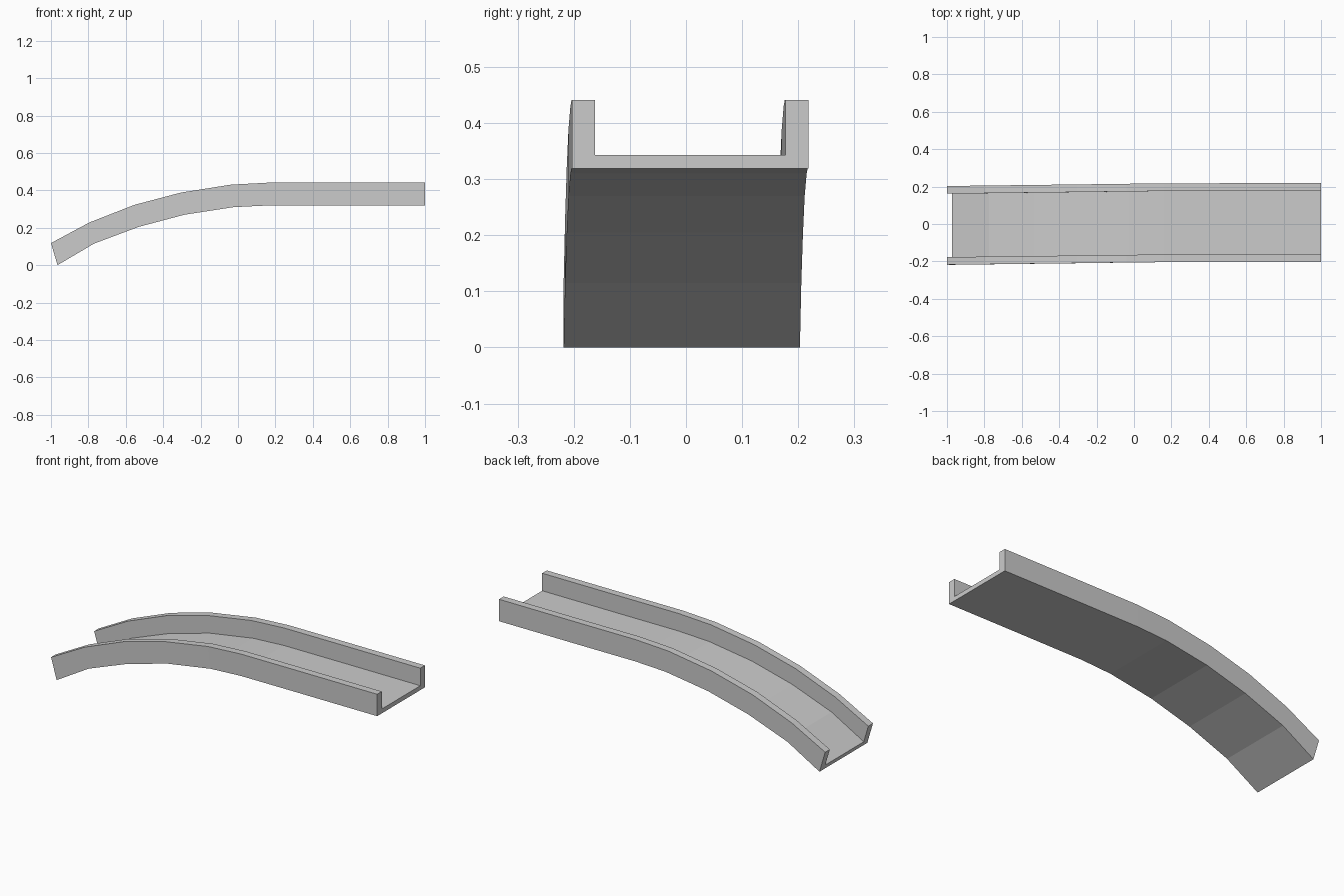
import bpy, bmesh

if "Cube" in bpy.data.objects:
    bpy.data.objects.remove(bpy.data.objects["Cube"])

# Stations along the track: bottom edge (x, z), top edge (x, z), sideways drift y
stations = [
    ((-0.965, 0.0), (-1.0, 0.118), -0.0075),
    ((-0.77, 0.115), (-0.795, 0.228), -0.005),
    ((-0.53, 0.205), (-0.555, 0.322), -0.002),
    ((-0.285, 0.27), (-0.305, 0.388), 0.001),
    ((-0.025, 0.31), (-0.04, 0.43), 0.0045),
    ((0.16, 0.319), (0.16, 0.441), 0.0065),
    ((0.5, 0.319), (0.5, 0.441), 0.0075),
    ((1.0, 0.319), (1.0, 0.441), 0.0075),
]

# U-shaped channel section: (y, fraction of the height)
half, inner, floor = 0.2105, 0.1695, 0.2
right = [(half, 0), (half, 1), (inner, 1), (inner, floor)]
section = right + [(-y, h) for y, h in reversed(right)]

# Sweep the section through the stations
bm = bmesh.new()
rings = []
for (bx, bz), (tx, tz), dy in stations:
    rings.append([bm.verts.new((bx + (tx - bx) * h, y + dy, bz + (tz - bz) * h))
                  for y, h in section])
n = len(section)
for a, b in zip(rings, rings[1:]):
    for i in range(n):
        j = (i + 1) % n
        bm.faces.new((a[i], a[j], b[j], b[i]))

# End caps: floor strip plus two side walls
for r in (rings[0], rings[-1]):
    bm.faces.new((r[0], r[1], r[2], r[3]))
    bm.faces.new((r[4], r[5], r[6], r[7]))
    bm.faces.new((r[0], r[3], r[4], r[7]))
bmesh.ops.recalc_face_normals(bm, faces=bm.faces)

mesh = bpy.data.meshes.new("curved_channel_track")
bm.to_mesh(mesh)
bm.free()
track = bpy.data.objects.new("curved_channel_track", mesh)
bpy.context.collection.objects.link(track)
